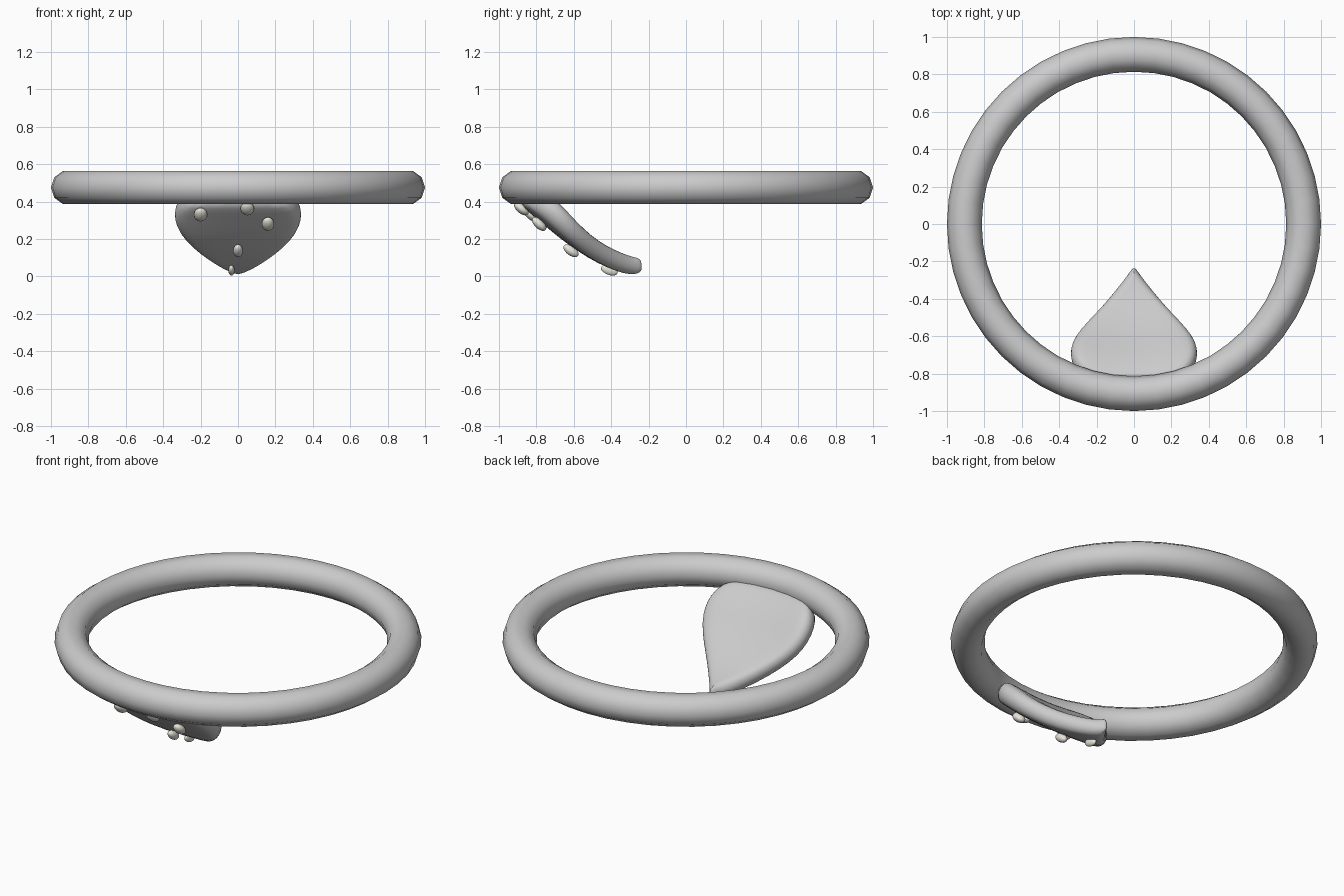
import bpy, bmesh
from math import sin, cos, pi, radians
from mathutils import Vector

if "Cube" in bpy.data.objects:
    bpy.data.objects.remove(bpy.data.objects["Cube"])


def make_object(name, bm):
    bmesh.ops.recalc_face_normals(bm, faces=bm.faces)
    mesh = bpy.data.meshes.new(name)
    bm.to_mesh(mesh)
    bm.free()
    mesh.shade_smooth()
    ob = bpy.data.objects.new(name, mesh)
    bpy.context.collection.objects.link(ob)
    return ob


# Ring
bpy.ops.mesh.primitive_torus_add(major_segments=48, minor_segments=10,
                                 major_radius=0.907, minor_radius=0.093,
                                 location=(0, 0, 0.475))
ring = bpy.context.object
ring.name = "ring"
ring.data.shade_smooth()

# Curved wedge plate: rows of y, z, half width, half thickness from tip to ring
rows = [(-0.236, 0.058, 0.008, 0.025), (-0.255, 0.057, 0.022, 0.042),
        (-0.29, 0.056, 0.048, 0.048), (-0.35, 0.072, 0.092, 0.05),
        (-0.45, 0.115, 0.17, 0.051), (-0.55, 0.178, 0.255, 0.053),
        (-0.64, 0.248, 0.32, 0.057), (-0.71, 0.312, 0.342, 0.062),
        (-0.77, 0.365, 0.34, 0.063), (-0.83, 0.41, 0.31, 0.06),
        (-0.87, 0.44, 0.24, 0.045)]
bm = bmesh.new()
loops = []
for i, (y, z, w, t) in enumerate(rows):
    a, b = rows[max(i - 1, 0)], rows[min(i + 1, len(rows) - 1)]
    tangent = Vector((0, b[0] - a[0], b[1] - a[1])).normalized()
    normal = Vector((0, tangent.z, -tangent.y))
    r = min(t, w)
    section = []
    for side in (1, -1):
        for k in range(7):
            ang = -pi / 2 + pi * k / 6
            section.append((side * (w - r + r * cos(ang)), side * t * sin(ang)))
        for f in (0.5, 0, -0.5):
            section.append((side * f * (w - r), side * t))
    bend = 0.5 * i / (len(rows) - 1)
    loops.append([bm.verts.new(Vector((x, y + bend * x * x, z)) + normal * h)
                  for x, h in section])
n = len(loops[0])
for p, q in zip(loops, loops[1:]):
    for k in range(n):
        bm.faces.new((p[k], p[(k + 1) % n], q[(k + 1) % n], q[k]))
bm.faces.new(loops[0])
bm.faces.new(loops[-1])
plate = make_object("wedge_plate", bm)
sub = plate.modifiers.new("smooth", "SUBSURF")
sub.levels = sub.render_levels = 1

# Small flattened studs on the underside
mat = bpy.data.materials.new("stud_cream")
mat.diffuse_color = (0.8, 0.78, 0.7, 1)
mat.use_nodes = True
mat.node_tree.nodes["Principled BSDF"].inputs["Base Color"].default_value = mat.diffuse_color
studs = [(-0.20, -0.83, 0.33, 42, 0.036), (0.05, -0.88, 0.362, 40, 0.037),
         (0.16, -0.785, 0.28, 43, 0.033), (0.0, -0.615, 0.137, 36, 0.026),
         (-0.035, -0.41, 0.033, 20, 0.017)]
for i, (x, y, z, slope, w) in enumerate(studs):
    bpy.ops.mesh.primitive_uv_sphere_add(segments=16, ring_count=10, radius=1,
                                         location=(x, y, z),
                                         rotation=(radians(-slope), 0, 0))
    stud = bpy.context.object
    stud.name = f"stud_{i + 1}"
    stud.scale = (w, 0.047, 0.025)
    stud.data.shade_smooth()
    stud.data.materials.append(mat)
